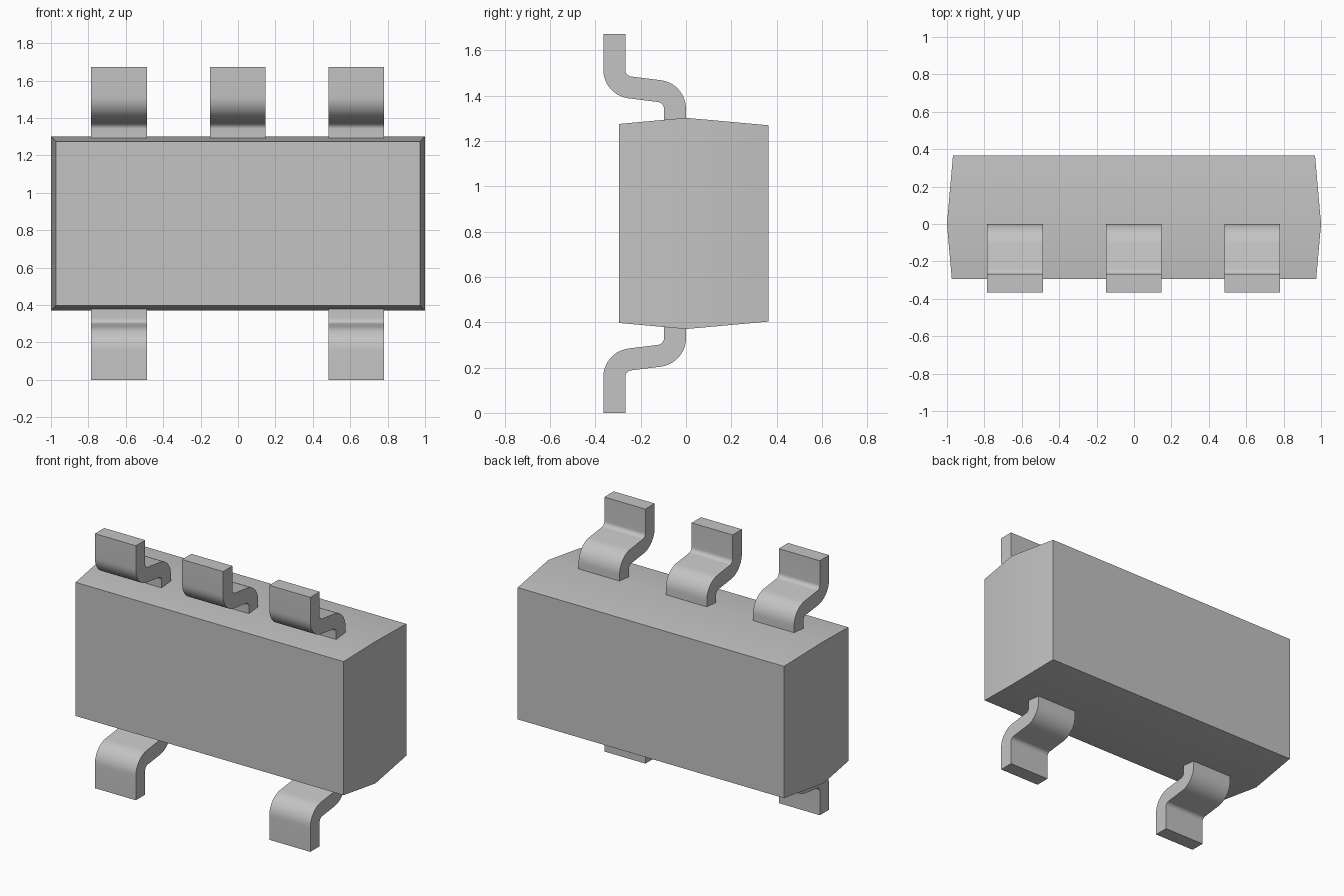
import bpy
import bmesh
from math import radians, sin, cos

cube = bpy.data.objects.get("Cube")
if cube:
    bpy.data.objects.remove(cube, do_unlink=True)

HEIGHT = 1.672

grey = bpy.data.materials.new("light_grey")
grey.use_nodes = True
grey.diffuse_color = (0.55, 0.55, 0.55, 1)
grey.node_tree.nodes["Principled BSDF"].inputs["Base Color"].default_value = grey.diffuse_color


def finish(name, bm):
    """Turn a bmesh into a shaded object with outward normals."""
    bmesh.ops.recalc_face_normals(bm, faces=bm.faces)
    mesh = bpy.data.meshes.new(name)
    bm.to_mesh(mesh)
    bm.free()
    mesh.materials.append(grey)
    obj = bpy.data.objects.new(name, mesh)
    bpy.context.collection.objects.link(obj)
    bpy.ops.object.select_all(action="DESELECT")
    obj.select_set(True)
    bpy.context.view_layer.objects.active = obj
    bpy.ops.object.shade_smooth_by_angle(angle=radians(30))
    return obj


def arc(cy, cz, radius, start, end, steps=10):
    angles = [radians(start + (end - start) * i / steps) for i in range(steps + 1)]
    return [(cy + radius * cos(a), cz + radius * sin(a)) for a in angles]


# Moulded body: three rectangular sections, widest at the parting line
def make_body():
    bm = bmesh.new()
    mid = HEIGHT / 2
    rings = []
    for y, half_x, half_z in ((-0.295, 0.974, 0.439), (0, 1, 0.466), (0.365, 0.968, 0.433)):
        rings.append([bm.verts.new((sx * half_x, y, mid + sz * half_z))
                      for sx, sz in ((-1, -1), (1, -1), (1, 1), (-1, 1))])
    bm.faces.new(rings[0])
    bm.faces.new(rings[-1])
    for a, b in zip(rings, rings[1:]):
        for i in range(4):
            j = (i + 1) % 4
            bm.faces.new((a[i], a[j], b[j], b[i]))
    finish("body", bm)


# Gull-wing lead: S-shaped strip profile, extruded across its width
def make_lead(name, x, top, width=0.298):
    foot, neck = (-0.238, 0.158), (-0.127, 0.33)
    inner, outer, tilt = 0.03, 0.127, 97
    front = [(-0.365, 0)] + arc(*foot, outer, 180, tilt)
    front += arc(*neck, inner, tilt + 180, 360) + [(-0.097, 0.4)]
    back = [(-0.268, 0)] + arc(*foot, inner, 180, tilt)
    back += arc(*neck, outer, tilt + 180, 360) + [(0, 0.4)]
    bm = bmesh.new()
    rows = []
    for (fy, fz), (by, bz) in zip(front, back):
        if top:
            fz, bz = HEIGHT - fz, HEIGHT - bz
        l, r = x - width / 2, x + width / 2
        rows.append([bm.verts.new(p) for p in
                     ((l, fy, fz), (r, fy, fz), (r, by, bz), (l, by, bz))])
    bm.faces.new(rows[0])
    bm.faces.new(rows[-1])
    for a, b in zip(rows, rows[1:]):
        for i in range(4):
            j = (i + 1) % 4
            bm.faces.new((a[i], a[j], b[j], b[i]))
    finish(name, bm)


make_body()
for side, x in (("right", -0.636), ("middle", -0.002), ("left", 0.632)):
    make_lead("upper_lead_" + side, x, True)
    if side != "middle":
        make_lead("lower_lead_" + side, x, False)
